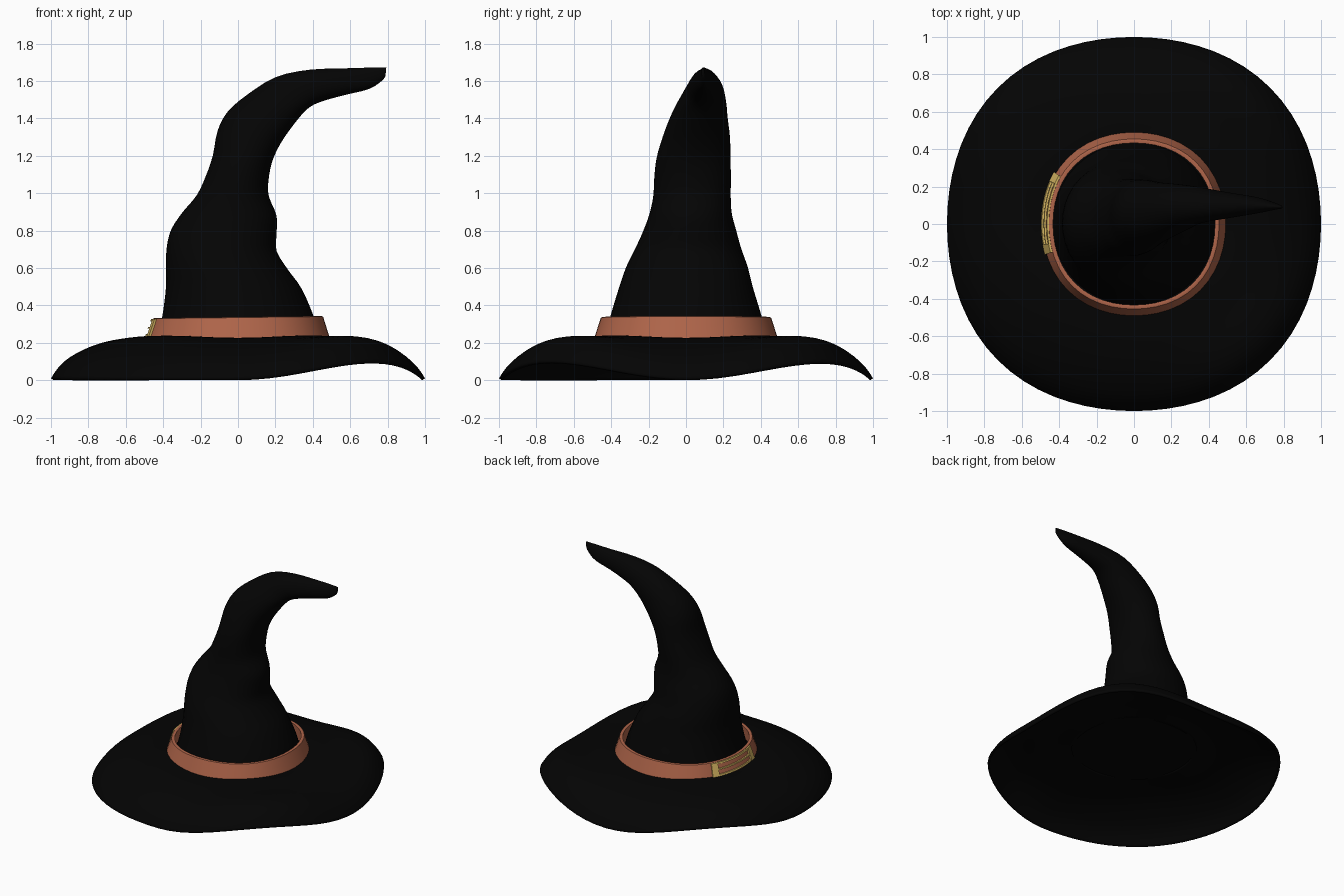
import bpy, bmesh, math

if "Cube" in bpy.data.objects:
    bpy.data.objects.remove(bpy.data.objects["Cube"])


def material(name, rgb):
    m = bpy.data.materials.new(name)
    m.diffuse_color = (*rgb, 1)
    m.use_nodes = True
    m.node_tree.nodes["Principled BSDF"].inputs["Base Color"].default_value = m.diffuse_color
    return m


BLACK = material("black felt", (0.0012, 0.0012, 0.0012))
LEATHER = material("brown leather", (0.43, 0.13, 0.068))
GOLD = material("gold metal", (0.66, 0.46, 0.12))


def finish(name, bm, mat, angle=40):
    mesh = bpy.data.meshes.new(name)
    bm.to_mesh(mesh)
    bm.free()
    mesh.materials.append(mat)
    ob = bpy.data.objects.new(name, mesh)
    bpy.context.collection.objects.link(ob)
    bpy.ops.object.select_all(action='DESELECT')
    ob.select_set(True)
    bpy.context.view_layer.objects.active = ob
    bpy.ops.object.shade_smooth_by_angle(angle=math.radians(angle))
    return ob


def skin(bm, rings, close_u=True, close_v=False):
    """Join rows of points with quads."""
    vs = [[bm.verts.new(p) for p in r] for r in rings]
    n = len(vs[0])
    for i in range(len(vs) if close_v else len(vs) - 1):
        a, b = vs[i], vs[(i + 1) % len(vs)]
        for j in range(n if close_u else n - 1):
            k = (j + 1) % n
            bm.faces.new((a[j], a[k], b[k], b[j]))
    return vs


def smooth_rows(rows, steps):
    """Catmull-Rom interpolation between rows of numbers."""
    out = []
    last = len(rows) - 1
    for i in range(last):
        p0, p1, p2, p3 = rows[max(i - 1, 0)], rows[i], rows[i + 1], rows[min(i + 2, last)]
        for s in range(steps):
            t = s / steps
            out.append([0.5 * (2 * b + (c - a) * t + (2 * a - 5 * b + 4 * c - d) * t * t
                               + (3 * b - a - 3 * c + d) * t ** 3)
                        for a, b, c, d in zip(p0, p1, p2, p3)])
    out.append(list(rows[-1]))
    return out


def angles(n):
    return [2 * math.pi * i / n for i in range(n)]


def diagonal(a):
    """1 on the diagonals, 0 on the axes."""
    return math.sin(2 * a) ** 2


# Crown: tilted elliptical sections (left x, z, right x, z, y centre, y radius)
sections = [
    (-.435, .225, .435, .225, 0, .435), (-.405, .34, .405, .34, 0, .405),
    (-.385, .50, .34, .49, 0, .358), (-.385, .62, .268, .59, .005, .325),
    (-.38, .72, .207, .69, .012, .283), (-.355, .81, .206, .78, .02, .25),
    (-.295, .90, .206, .88, .025, .22), (-.22, .99, .166, .98, .032, .207),
    (-.173, 1.09, .162, 1.06, .035, .205), (-.135, 1.20, .183, 1.17, .04, .198),
    (-.11, 1.33, .23, 1.27, .055, .18), (-.06, 1.43, .30, 1.37, .068, .155),
    (.04, 1.52, .37, 1.45, .085, .13), (.20, 1.62, .44, 1.488, .10, .10),
    (.38, 1.66, .57, 1.525, .10, .072), (.58, 1.668, .70, 1.557, .10, .045),
    (.72, 1.672, .768, 1.60, .095, .02), (.793, 1.672, .788, 1.625, .09, .008),
]
rings = []
for xl, zl, xr, zr, yc, ry in smooth_rows(sections, 3):
    ring = []
    for a in angles(40):
        k = 1 + .015 * diagonal(a)
        c, s = k * math.cos(a), k * math.sin(a)
        ring.append(((xl + xr) / 2 + (xr - xl) / 2 * c, yc + ry * s,
                     (zl + zr) / 2 + (zr - zl) / 2 * c))
    rings.append(ring)
bm = bmesh.new()
vs = skin(bm, rings)
bm.faces.new(vs[-1])
bmesh.ops.recalc_face_normals(bm, faces=bm.faces)
finish("crown", bm, BLACK, 60)

# Brim: drooping disc whose edge lifts on three of the four diagonals
profile = [(.42, .238), (.50, .238), (.59, .236), (.70, .215), (.80, .18),
           (.90, .125), (.96, .07), (1.0, .01)]


def brim_point(r, a, z):
    wave = diagonal(a)
    quadrant = int(a // (math.pi / 2))
    lift = (.09, .09, 0, .09)[quadrant] * wave
    shoulder = (.045, .015, 0, .045)[quadrant] * wave
    t = max(0, (r - .6) / .4)
    z += lift * (.24 - z) / .23 + shoulder * math.sin(math.pi * t ** 1.9)
    z -= .011 * (1 - wave) * (1 - t)            # slight sag on the axes
    r *= 1 + .03 * wave * max(.5, t)            # outline is slightly squared
    return (r * math.cos(a), r * math.sin(a), z)


bm = bmesh.new()
skin(bm, [[brim_point(r, a, z) for a in angles(72)]
          for r, z in reversed(smooth_rows(profile, 3))])
bm.normal_update()
if sum(f.normal.z for f in bm.faces) < 0:
    bmesh.ops.reverse_faces(bm, faces=bm.faces)
brim = finish("brim", bm, BLACK, 60)
mod = brim.modifiers.new("thickness", 'SOLIDIFY')
mod.thickness = 0.018
mod.offset = -1

# Lining: closes the underside below the crown
bm = bmesh.new()
bmesh.ops.create_circle(bm, cap_ends=True, segments=48, radius=.44)
bmesh.ops.translate(bm, verts=bm.verts, vec=(0, 0, .214))
bm.normal_update()
for f in bm.faces:
    if f.normal.z > 0:
        f.normal_flip()
finish("lining", bm, BLACK)

# Hat band: flared leather ring, slightly higher on the right
R_LOW, R_TOP, Z_LOW, Z_TOP = .492, .455, .222, .335


def band_point(r, a, z):
    r *= 1 + .03 * diagonal(a)
    x = r * math.cos(a)
    return (x, r * math.sin(a), z + .012 * x * (z - Z_LOW) / (Z_TOP - Z_LOW))


band_profile = [(R_LOW, Z_LOW), (R_TOP, Z_TOP), (R_TOP - .008, Z_TOP + .003),
                (R_TOP - .022, Z_TOP), (.44, Z_LOW)]
bm = bmesh.new()
skin(bm, [[band_point(r, a, z) for a in angles(48)] for r, z in band_profile], close_v=True)
bmesh.ops.recalc_face_normals(bm, faces=bm.faces)
finish("hat_band", bm, LEATHER, 35)


# Buckle: bars wrapped around the band (angles in degrees, heights as fractions)
def arc_bar(bm, a0, a1, t0, t1, depth):
    steps = max(2, int((a1 - a0) / 4))
    rows = []
    for i in range(steps + 1):
        a = math.radians(a0 + (a1 - a0) * i / steps)
        row = []
        for t, d in ((t0, -.004), (t0, depth), (t1, depth), (t1, -.004)):
            r = R_LOW + (R_TOP - R_LOW) * t + d
            row.append(band_point(r, a, Z_LOW + (Z_TOP - Z_LOW) * t))
        rows.append(row)
    vs = skin(bm, rows)
    bm.faces.new(vs[0])
    bm.faces.new(vs[-1])


bm = bmesh.new()
A0, A1 = 147, 199
for t in (.12, .87):
    arc_bar(bm, A0, A1, t, t + .11, .009)       # long sides
for a in (A0, A1 - 6):
    arc_bar(bm, a, a + 6, .12, .98, .011)       # end bars
arc_bar(bm, A0 + 2, A1 - 2, .51, .59, .010)     # prong
bmesh.ops.recalc_face_normals(bm, faces=bm.faces)
finish("buckle", bm, GOLD, 30)
